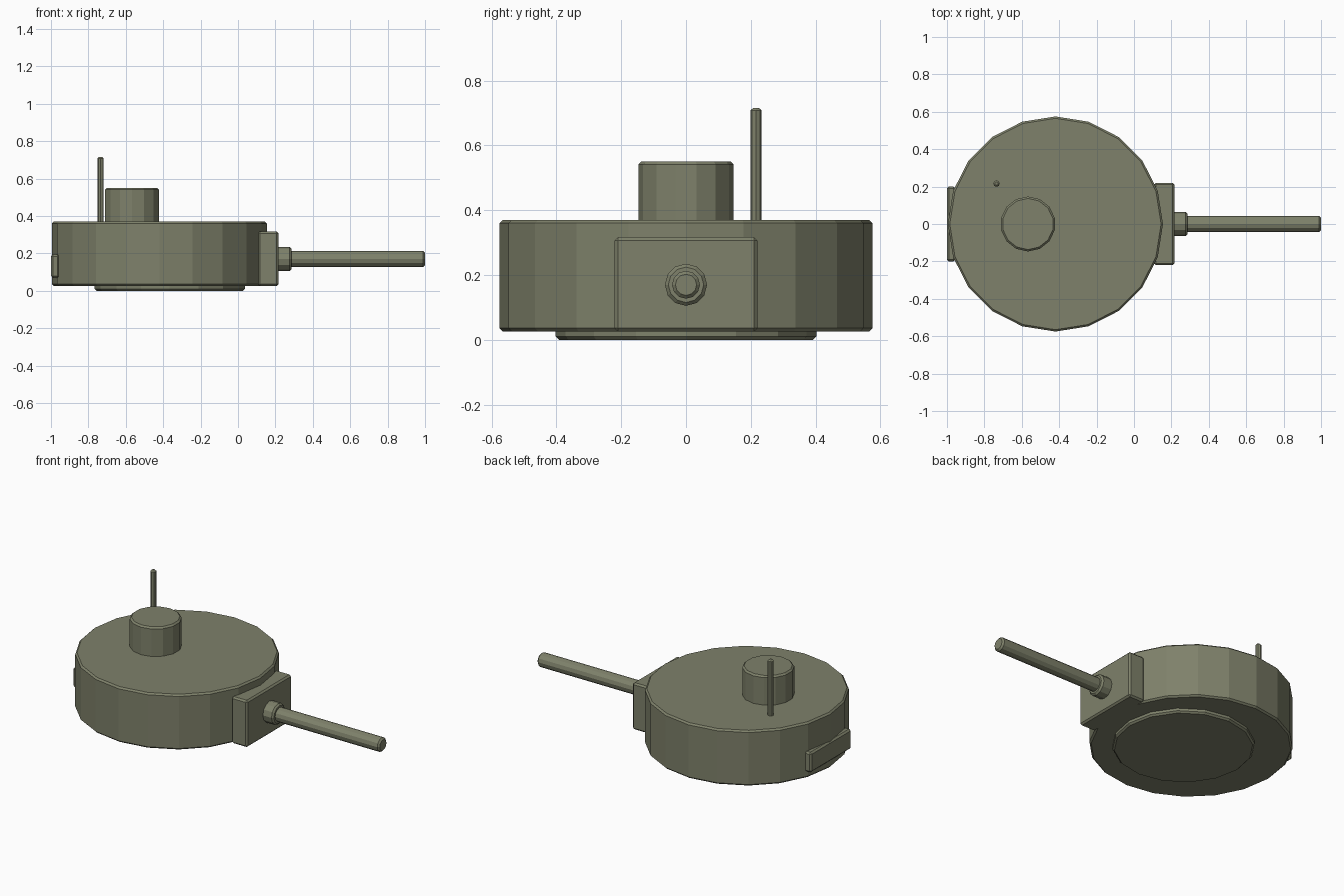
import bpy, bmesh
from math import radians
from mathutils import Matrix, Vector

if "Cube" in bpy.data.objects:
    bpy.data.objects.remove(bpy.data.objects["Cube"])

olive = bpy.data.materials.new("olive_paint")
olive.diffuse_color = (0.21, 0.22, 0.145, 1)
olive.use_nodes = True
olive.node_tree.nodes["Principled BSDF"].inputs["Base Color"].default_value = olive.diffuse_color


def finish(name, bm, bevel):
    bmesh.ops.recalc_face_normals(bm, faces=bm.faces)
    mesh = bpy.data.meshes.new(name)
    bm.to_mesh(mesh)
    bm.free()
    mesh.materials.append(olive)
    obj = bpy.data.objects.new(name, mesh)
    bpy.context.collection.objects.link(obj)
    mod = obj.modifiers.new("edge_chamfer", "BEVEL")
    mod.width = bevel
    mod.segments = 1
    mod.limit_method = "ANGLE"
    mod.angle_limit = radians(50)
    return obj


def cylinder(name, start, end, radius, sides, bevel):
    # Faceted rod between two points, with chamfered rims
    start, end = Vector(start), Vector(end)
    axis = end - start
    bm = bmesh.new()
    bmesh.ops.create_cone(bm, cap_ends=True, segments=sides, radius1=radius,
                          radius2=radius, depth=axis.length)
    # one corner points along +y
    bm.verts.ensure_lookup_table()
    v = bm.verts[0].co
    turn = Vector((v.x, v.y)).angle_signed(Vector((0, 1)))
    rot = Matrix.Rotation(-turn, 4, "Z")
    if abs(axis.x) > abs(axis.z):
        rot = Matrix.Rotation(radians(90), 4, "Y") @ rot
    bm.transform(Matrix.Translation((start + end) / 2) @ rot)
    return finish(name, bm, bevel)


def box(name, low, high, bevel):
    low, high = Vector(low), Vector(high)
    bm = bmesh.new()
    bmesh.ops.create_cube(bm, size=1)
    bm.transform(Matrix.Translation((low + high) / 2)
                 @ Matrix.Diagonal((*(high - low), 1)))
    return finish(name, bm, bevel)


# Turret drum and the ring it turns on
cylinder("turret_body", (-0.42, 0, 0.026), (-0.42, 0, 0.37), 0.575, 20, 0.01)
cylinder("turret_ring", (-0.365, 0, 0), (-0.365, 0, 0.06), 0.402, 16, 0.01)

# Hatch tower and aerial on the roof
cylinder("cupola", (-0.567, 0, 0.34), (-0.567, 0, 0.551), 0.147, 14, 0.01)
cylinder("antenna", (-0.735, 0.216, 0.35), (-0.735, 0.216, 0.716), 0.017, 8, 0.008)

# Gun mount, collar and barrel
box("gun_mantlet", (0.107, -0.22, 0.026), (0.217, 0.22, 0.317), 0.01)
cylinder("barrel_collar", (0.19, 0, 0.17), (0.286, 0, 0.17), 0.065, 12, 0.01)
cylinder("gun_barrel", (0.2, 0, 0.17), (1.0, 0, 0.17), 0.043, 12, 0.01)

# Stowage plate at the back
box("rear_plate", (-1.0, -0.2, 0.07), (-0.955, 0.2, 0.195), 0.01)
